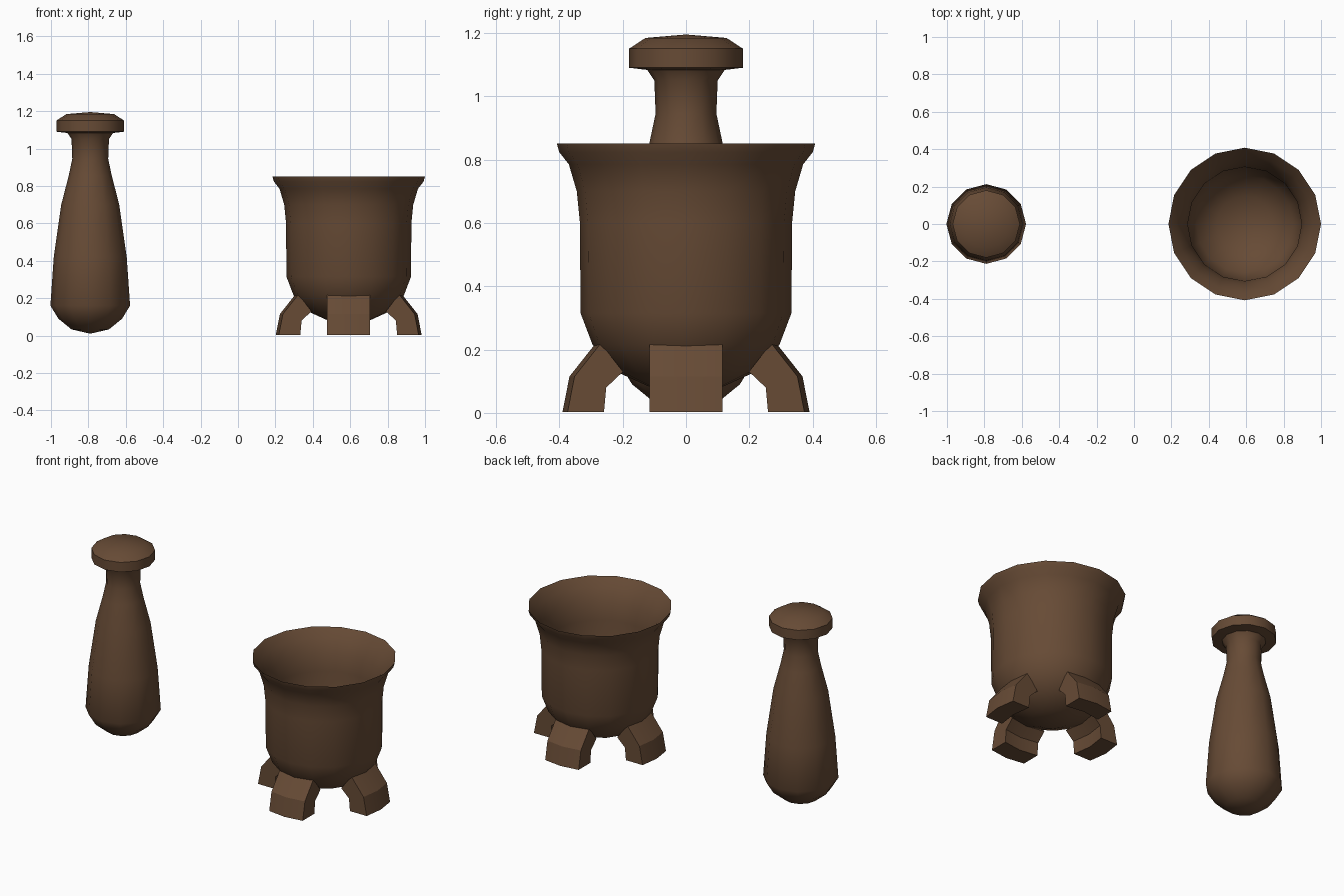
import bpy, bmesh, math

if "Cube" in bpy.data.objects:
    bpy.data.objects.remove(bpy.data.objects["Cube"])

wood = bpy.data.materials.new("dark brown wood")
wood.diffuse_color = (0.135, 0.070, 0.036, 1)
wood.use_nodes = True
wood.node_tree.nodes["Principled BSDF"].inputs["Base Color"].default_value = wood.diffuse_color


def finish(bm, name, loc, angle):
    bmesh.ops.recalc_face_normals(bm, faces=bm.faces[:])
    me = bpy.data.meshes.new(name)
    bm.to_mesh(me)
    bm.free()
    me.materials.append(wood)
    ob = bpy.data.objects.new(name, me)
    bpy.context.collection.objects.link(ob)
    ob.location = loc
    bpy.ops.object.select_all(action='DESELECT')
    ob.select_set(True)
    bpy.context.view_layer.objects.active = ob
    bpy.ops.object.shade_smooth_by_angle(angle=math.radians(angle))
    return ob


def lathe(name, profile, sides, loc, angle=40):
    """Turn a profile (radius, height) that starts and ends on the axis."""
    bm = bmesh.new()
    rings = []
    for r, z in profile:
        n = 1 if r == 0 else sides
        rings.append([bm.verts.new((r * math.cos(2 * math.pi * i / sides),
                                    r * math.sin(2 * math.pi * i / sides), z))
                      for i in range(n)])
    for a, b in zip(rings, rings[1:]):
        for i in range(sides):
            j = (i + 1) % sides
            quad = [a[i % len(a)], a[j % len(a)], b[j % len(b)], b[i % len(b)]]
            bm.faces.new(list(dict.fromkeys(quad)))
    return finish(bm, name, loc, angle)


# Pestle: rounded foot, tapering body, narrow neck and disc-shaped head
lathe("pestle", [(0, 0.01), (0.10, 0.033), (0.17, 0.09), (0.213, 0.16),
                 (0.195, 0.42), (0.155, 0.70), (0.115, 0.855), (0.096, 0.945),
                 (0.10, 1.05), (0.122, 1.083), (0.18, 1.09), (0.18, 1.15),
                 (0.128, 1.184), (0, 1.195)], 12, (-0.79, 0, 0))

# Mortar bowl: outside from the bottom up to the flared rim, then the hollow
BX = 0.592
lathe("mortar_bowl", [(0, 0.065), (0.11, 0.08), (0.22, 0.13), (0.295, 0.215),
                      (0.333, 0.315), (0.335, 0.60), (0.345, 0.70),
                      (0.370, 0.785), (0.400, 0.823), (0.408, 0.85),
                      (0.365, 0.80), (0.325, 0.72), (0.305, 0.62),
                      (0.303, 0.33), (0.26, 0.22), (0.15, 0.135), (0, 0.11)],
      16, (BX, 0, 0))

# Four bent legs, each with a slightly bowed outer face
leg_profile = [(0.285, 0.22), (0.368, 0.115), (0.39, 0.003),
               (0.275, 0.003), (0.268, 0.08), (0.215, 0.13)]
for k, name in enumerate(["right_leg", "back_leg", "left_leg", "front_leg"]):
    bm = bmesh.new()
    rows = [[bm.verts.new((r - back, y, z)) for r, z in leg_profile]
            for y, back in ((-0.115, 0.016), (0, 0), (0.115, 0.016))]
    n = len(leg_profile)
    for a, b in zip(rows, rows[1:]):
        for i in range(n):
            j = (i + 1) % n
            bm.faces.new((a[i], a[j], b[j], b[i]))
    bm.faces.new(rows[0])
    bm.faces.new(rows[-1])
    leg = finish(bm, name, (BX, 0, 0), 25)
    leg.rotation_euler.z = k * math.pi / 2
